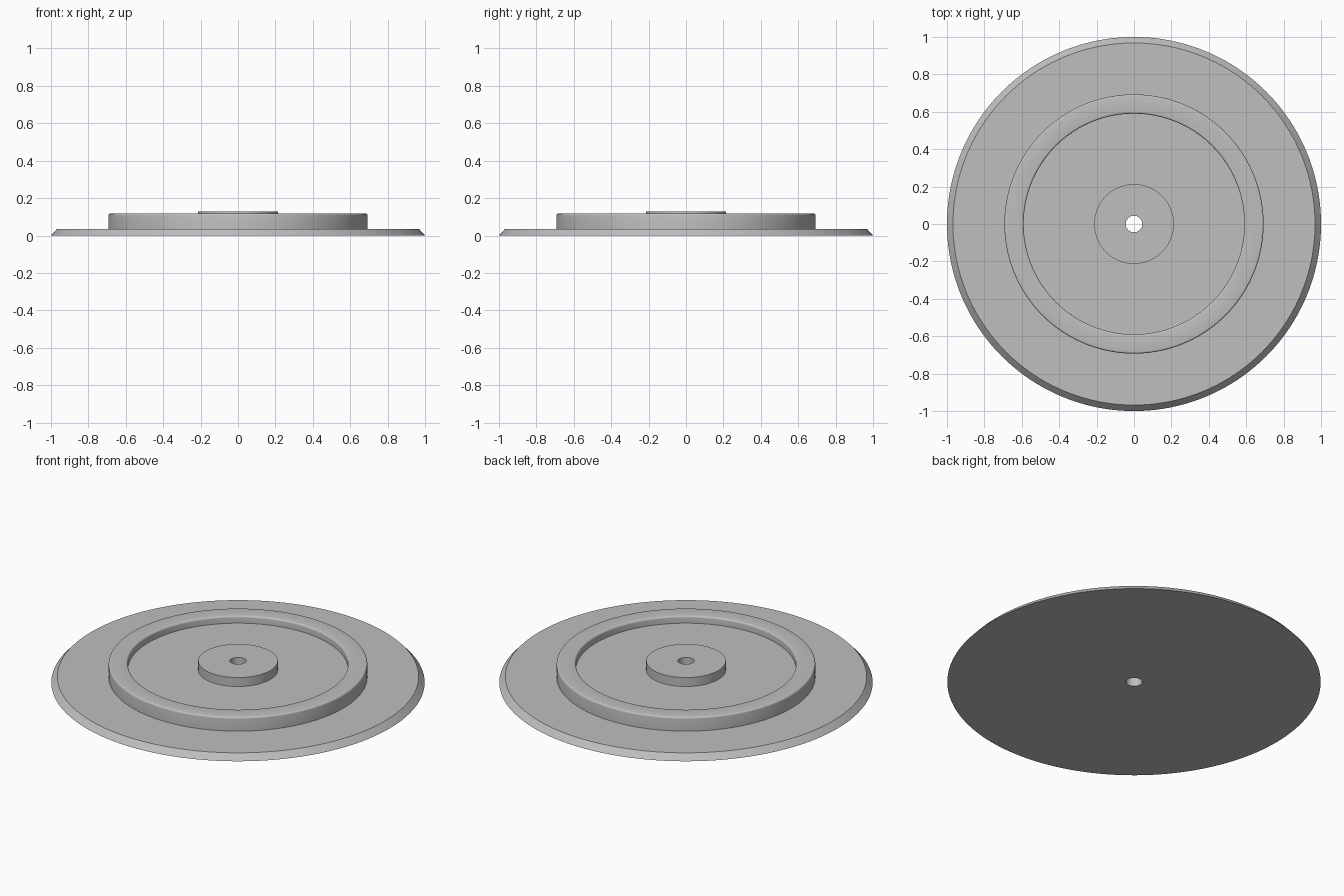
import bpy, bmesh
from math import pi, sin, cos, radians

cube = bpy.data.objects.get("Cube")
if cube:
    bpy.data.objects.remove(cube)

SEGMENTS = 160
HOLE, HUB, RING_IN, RING_OUT, CHAMFER, RIM = 0.044, 0.213, 0.59, 0.693, 0.968, 1.0
PLATE_Z, FLOOR_Z, RING_Z, HUB_Z = 0.035, 0.075, 0.117, 0.128
FILLET = 0.01

grey = bpy.data.materials.new("plain grey")
grey.use_nodes = True
colour = (0.52, 0.52, 0.52, 1)
grey.diffuse_color = colour
grey.node_tree.nodes["Principled BSDF"].inputs["Base Color"].default_value = colour


def fillet(r, z, start, end, steps=4):
    """Arc points around a centre in the radius-height plane, angles in degrees."""
    angles = [radians(start + (end - start) * i / steps) for i in range(steps + 1)]
    return [(r + FILLET * cos(a), z + FILLET * sin(a)) for a in angles]


def lathe(name, profile):
    """Revolve a closed radius-height outline around the z axis."""
    bm = bmesh.new()
    verts = [bm.verts.new((r, 0, z)) for r, z in profile]
    edges = [bm.edges.new((a, b)) for a, b in zip(verts, verts[1:] + verts[:1])]
    bmesh.ops.spin(bm, geom=verts + edges, cent=(0, 0, 0), axis=(0, 0, 1),
                   angle=2 * pi, steps=SEGMENTS, use_merge=True)
    bmesh.ops.remove_doubles(bm, verts=bm.verts, dist=1e-5)
    bmesh.ops.recalc_face_normals(bm, faces=bm.faces)
    mesh = bpy.data.meshes.new(name)
    bm.to_mesh(mesh)
    bm.free()
    obj = bpy.data.objects.new(name, mesh)
    bpy.context.collection.objects.link(obj)
    mesh.materials.append(grey)
    bpy.ops.object.select_all(action="DESELECT")
    obj.select_set(True)
    bpy.context.view_layer.objects.active = obj
    bpy.ops.object.shade_smooth_by_angle(angle=radians(30))
    return obj


# Chamfered plate, raised ring with rounded edges, recessed floor and bored hub
outline = [(HOLE, 0), (RIM, 0), (CHAMFER, PLATE_Z), (RING_OUT, PLATE_Z)]
outline += fillet(RING_OUT - FILLET, RING_Z - FILLET, 0, 90)
outline += fillet(RING_IN + FILLET, RING_Z - FILLET, 90, 180)
outline += [(RING_IN, FLOOR_Z), (HUB, FLOOR_Z), (HUB, HUB_Z), (HOLE, HUB_Z)]
lathe("turned_disc", outline)
